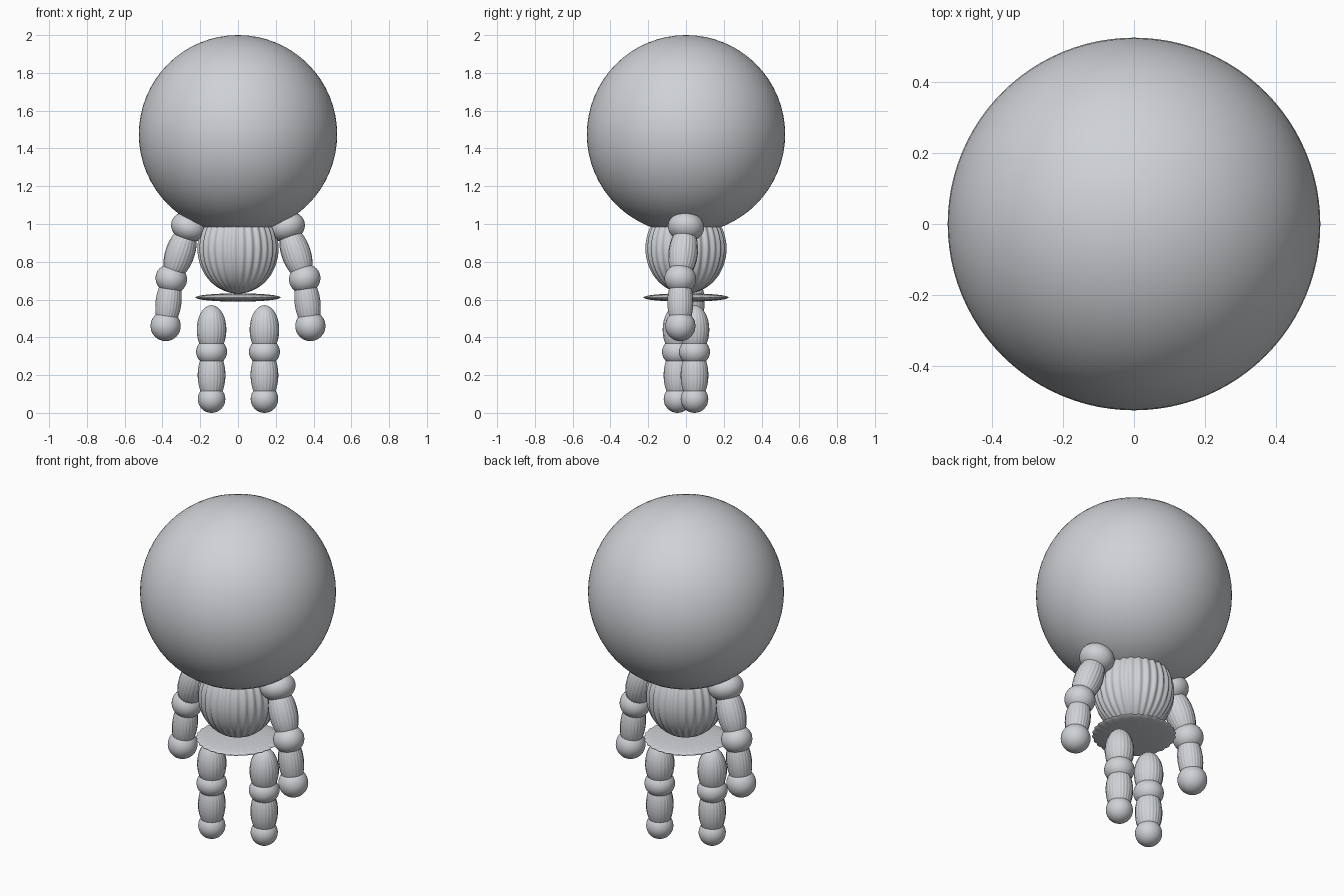
import bpy
from math import sin, cos, pi
from mathutils import Vector

cube = bpy.data.objects.get("Cube")
if cube:
    bpy.data.objects.remove(cube)

grey = bpy.data.materials.new("light_grey")
grey.use_nodes = True
colour = (0.62, 0.64, 0.67, 1)
grey.diffuse_color = colour
grey.node_tree.nodes["Principled BSDF"].inputs["Base Color"].default_value = colour


def ball(name, centre, size, axis=(0, 0, 1), flutes=0, depth=0.0, segments=48):
    """Smooth ellipsoid along an axis, optionally with lengthwise flutes."""
    if flutes:
        segments = flutes * 6
    bpy.ops.mesh.primitive_uv_sphere_add(segments=segments, ring_count=segments // 3, radius=1)
    ob = bpy.context.object
    ob.name = name
    for v in ob.data.vertices:
        if flutes:
            angle = Vector((v.co.x, v.co.y, 0)).to_2d()
            turn = angle.angle_signed(Vector((1, 0)), 0) if angle.length > 1e-5 else 0
            scale = 1 - depth * (0.5 + 0.5 * cos(flutes * turn))
            v.co.x *= scale
            v.co.y *= scale
        v.co = Vector(a * b for a, b in zip(v.co, size))
    ob.rotation_euler = Vector(axis).to_track_quat('Z', 'Y').to_euler()
    ob.location = centre
    ob.data.materials.append(grey)
    bpy.ops.object.shade_smooth()
    return ob


def barrel(name, centre, radius, half, axis=(0, 0, 1)):
    ball(name, centre, (radius, radius, half), axis, flutes=24, depth=0.025)


# Head, body and skirt
ball("head", (0, 0, 1.475), (0.525,) * 3, segments=96)
ball("torso", (0, 0, 0.87), (0.216, 0.216, 0.238), flutes=28, depth=0.05)
ball("skirt", (0, 0, 0.611), (0.226, 0.226, 0.022), flutes=28, depth=0.03)

# Limbs: each side is the other turned half way round
for side, s in (("left", 1), ("right", -1)):
    def at(x, y, z):
        return Vector((s * x, s * y, z))

    # Arm
    shoulder, elbow, hand = at(0.26, 0, 0.985), at(0.353, -0.03, 0.71), at(0.383, -0.03, 0.46)
    upper, fore = shoulder - elbow, elbow - hand
    ball(side + "_shoulder", shoulder, (0.096, 0.096, 0.078), upper)
    barrel(side + "_upper_arm", (shoulder + elbow) / 2, 0.078, 0.15, upper)
    ball(side + "_elbow", elbow, (0.084, 0.084, 0.078), upper)
    barrel(side + "_forearm", (elbow + hand) / 2, 0.069, 0.145, fore)
    ball(side + "_hand", hand, (0.08,) * 3)

    # Leg
    barrel(side + "_thigh", at(0.14, 0.045, 0.44), 0.079, 0.13)
    ball(side + "_knee", at(0.14, 0.045, 0.323), (0.082, 0.082, 0.073))
    barrel(side + "_shin", at(0.14, 0.045, 0.2), 0.074, 0.14)
    ball(side + "_foot", at(0.14, 0.045, 0.073), (0.073,) * 3)
